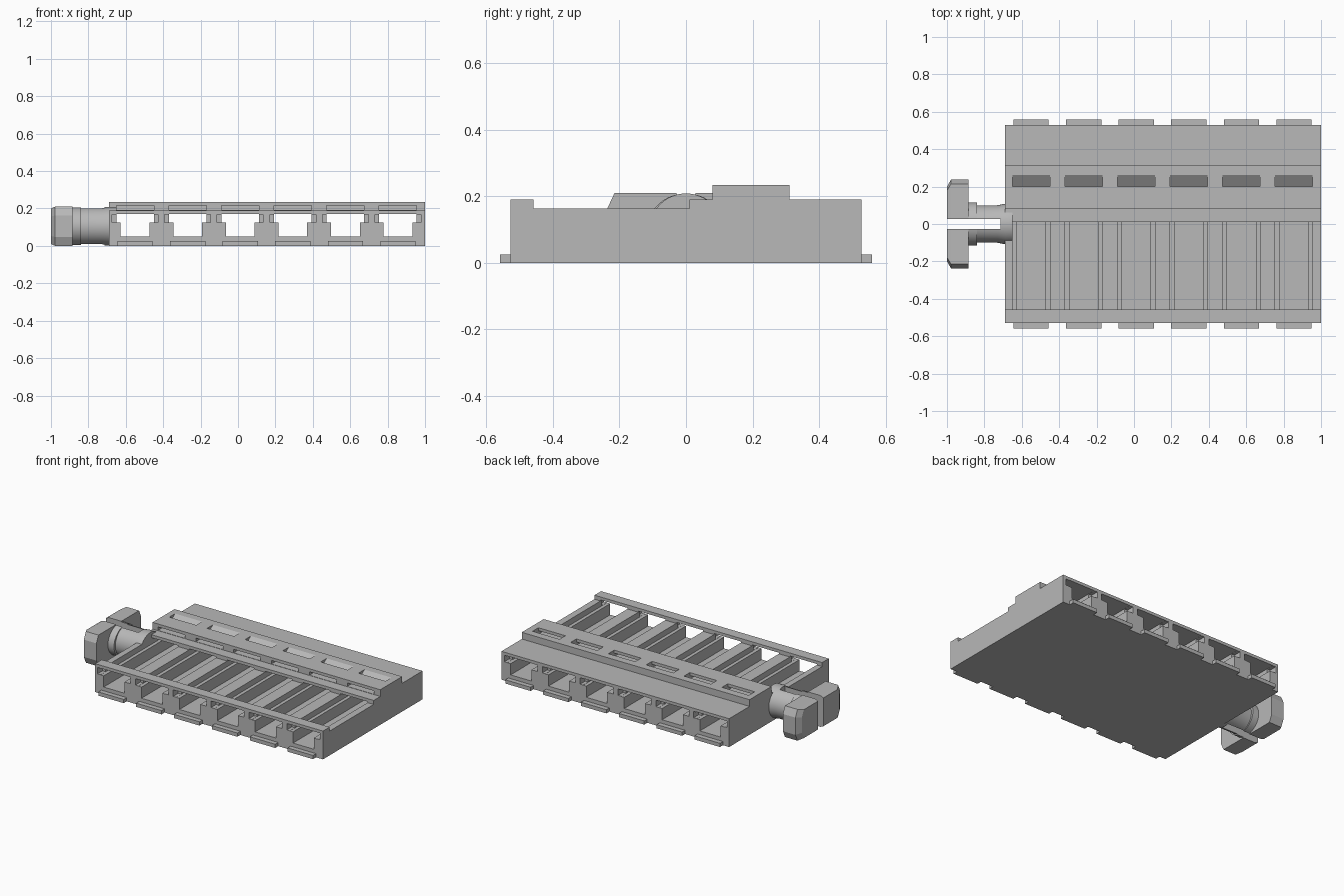
import bpy, bmesh, math

cube = bpy.data.objects.get("Cube")
if cube:
    bpy.data.objects.remove(cube, do_unlink=True)

grey = bpy.data.materials.new("light_grey_plastic")
grey.use_nodes = True
COLOUR = (0.48, 0.48, 0.48, 1)
grey.diffuse_color = COLOUR
grey.node_tree.nodes["Principled BSDF"].inputs["Base Color"].default_value = COLOUR


def loft(name, rings):
    """Closed solid through a list of equal-length point rings."""
    bm = bmesh.new()
    rows = [[bm.verts.new(p) for p in ring] for ring in rings]
    n = len(rows[0])
    for a, b in zip(rows, rows[1:]):
        for i in range(n):
            j = (i + 1) % n
            bm.faces.new((a[i], a[j], b[j], b[i]))
    bm.faces.new(rows[0])
    bm.faces.new(rows[-1])
    bmesh.ops.recalc_face_normals(bm, faces=bm.faces)
    mesh = bpy.data.meshes.new(name)
    bm.to_mesh(mesh)
    bm.free()
    mesh.materials.append(grey)
    obj = bpy.data.objects.new(name, mesh)
    bpy.context.collection.objects.link(obj)
    return obj


def box(name, x0, x1, y0, y1, z0, z1):
    ring = [(y0, z0), (y1, z0), (y1, z1), (y0, z1)]
    return loft(name, [[(x, y, z) for y, z in ring] for x in (x0, x1)])


def along_x(name, profile, x0, x1):
    return loft(name, [[(x, y, z) for y, z in profile] for x in (x0, x1)])


def along_y(name, profile, y0, y1):
    return loft(name, [[(x, y, z) for x, z in profile] for y in (y0, y1)])


def cut(target, cutter):
    mod = target.modifiers.new("cut", "BOOLEAN")
    mod.operation = "DIFFERENCE"
    mod.solver = "EXACT"
    mod.object = cutter
    bpy.context.view_layer.objects.active = target
    bpy.ops.object.modifier_apply(modifier=mod.name)
    bpy.data.objects.remove(cutter, do_unlink=True)


# Housing with stepped top
LEFT, RIGHT, DEPTH = -0.69, 1.0, 0.528
housing = along_x("housing", [
    (-DEPTH, 0), (DEPTH, 0), (DEPTH, 0.19), (0.312, 0.19), (0.312, 0.235),
    (0.08, 0.235), (0.08, 0.19), (0.01, 0.19), (0.01, 0.163),
    (-0.458, 0.163), (-0.458, 0.19), (-DEPTH, 0.19)], LEFT, RIGHT)

for i in range(6):
    c = -0.55 + 0.281 * i
    # T-shaped channel running front to back
    tee = [(c + s * w, z) for s, w, z in (
        (-1, 0.077, 0.05), (1, 0.077, 0.05), (1, 0.077, 0.125), (1, 0.1, 0.125),
        (1, 0.1, 0.17), (-1, 0.1, 0.17), (-1, 0.1, 0.125), (-1, 0.077, 0.125))]
    cut(housing, along_y("channel_cutter", tee, -0.6, 0.6))
    # Wider side slots at both mouths
    for s in (-1, 1):
        y0, y1 = sorted((s * 0.475, s * 0.6))
        cut(housing, box("mouth_cutter", c - 0.123, c + 0.123, y0, y1, 0.126, 0.169))
    # Ramped pocket through the ridge
    pocket = [(0.05, 0.192), (0.2, 0.192), (0.262, 0.235), (0.262, 0.26),
              (0.2, 0.26), (0.2, 0.215), (0.05, 0.215)]
    cut(housing, along_x("pocket_cutter", pocket, c - 0.1, c + 0.1))
    # Foot tabs front and back
    for s, side in ((-1, "front"), (1, "back")):
        y0, y1 = sorted((s * DEPTH, s * 0.56))
        box(f"{side}_tab_{i + 1}", c - 0.094, c + 0.094, y0, y1, 0, 0.025)

# Split snap clip on the right end
MID = 0.105


def disc(x, ry, rz, n=40):
    return [(x, ry * math.cos(math.tau * k / n), MID + rz * math.sin(math.tau * k / n))
            for k in range(n)]


def octagon(x, w, h):
    quarter = [(w, h * 0.55), (w - 0.022, h)]
    half = quarter + [(-y, z) for y, z in reversed(quarter)]
    return [(x, y, MID + z) for y, z in half + [(-y, -z) for y, z in half]]


shaft = loft("clip_shaft", [disc(-0.85, 0.1, 0.1), disc(-0.73, 0.1, 0.1),
                            disc(-0.69, 0.108, 0.104), disc(-0.65, 0.108, 0.104)])
collar = loft("clip_collar", [disc(-0.89, 0.115, 0.104), disc(-0.84, 0.115, 0.104)])
head = loft("clip_head", [octagon(-1, 0.2, 0.095), octagon(-0.978, 0.237, 0.105),
                          octagon(-0.885, 0.237, 0.105)])
for part in (shaft, collar, head):
    cut(part, box("gap_cutter", -1.1, -0.715, -0.028, 0.028, -0.1, 0.3))

# Smooth the round clip parts
for part in (shaft, collar):
    bpy.ops.object.select_all(action="DESELECT")
    part.select_set(True)
    bpy.context.view_layer.objects.active = part
    bpy.ops.object.shade_smooth_by_angle(angle=math.radians(30))
